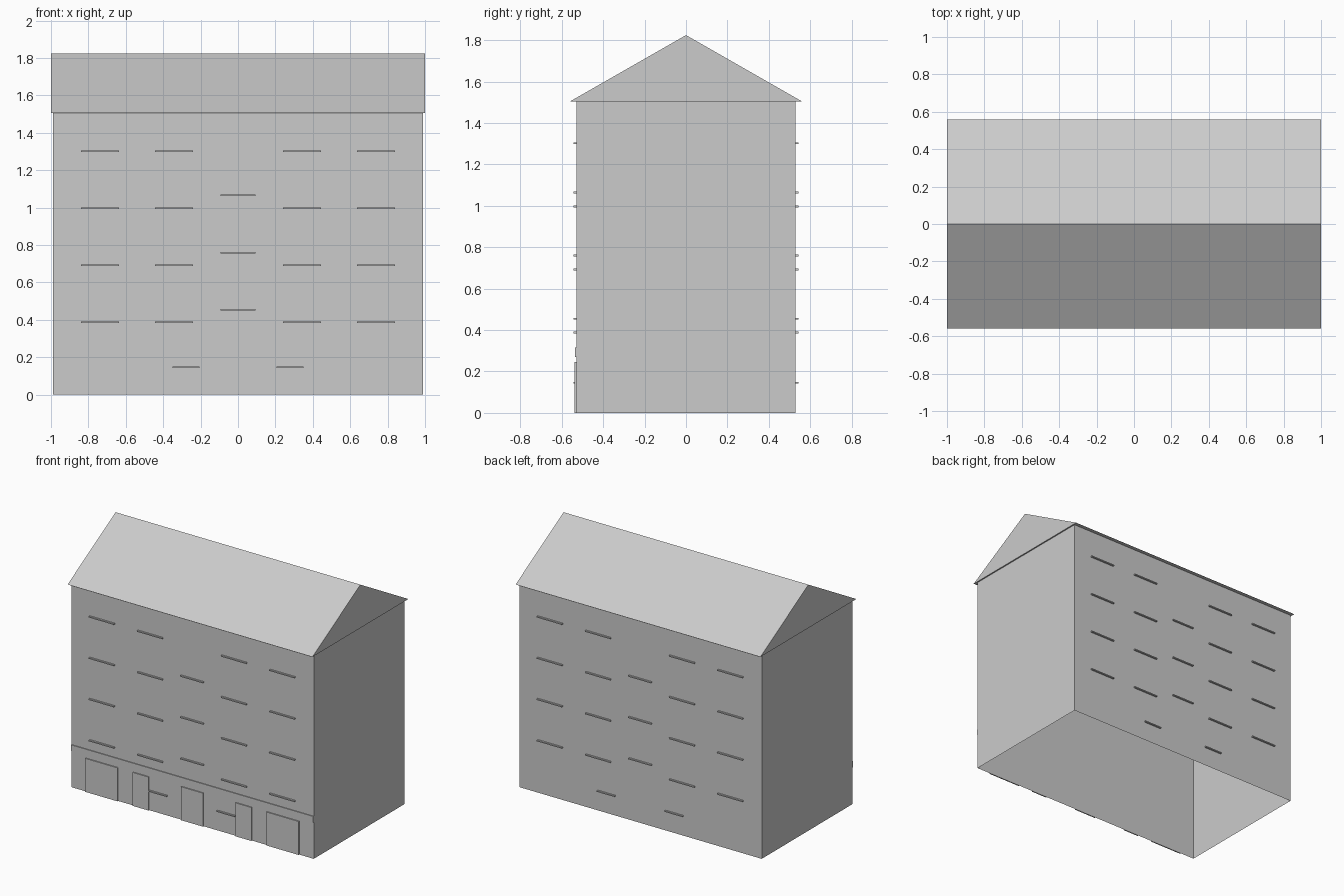
import bpy, bmesh

if "Cube" in bpy.data.objects:
    bpy.data.objects.remove(bpy.data.objects["Cube"])

W, D, H = 0.99, 0.53, 1.505   # half width, half depth, wall height


def finish(name, bm):
    bmesh.ops.recalc_face_normals(bm, faces=bm.faces)
    me = bpy.data.meshes.new(name)
    bm.to_mesh(me)
    bm.free()
    ob = bpy.data.objects.new(name, me)
    bpy.context.collection.objects.link(ob)
    return ob


def add_box(bm, x0, x1, y0, y1, z0, z1):
    verts = bmesh.ops.create_cube(bm, size=1)["verts"]
    for v in verts:
        v.co.x = x1 if v.co.x > 0 else x0
        v.co.y = y1 if v.co.y > 0 else y0
        v.co.z = z1 if v.co.z > 0 else z0


# Walls: a thin shell, open at the bottom and under the roof
bm = bmesh.new()
add_box(bm, -W, W, -D, D, 0, H)
caps = [f for f in bm.faces if abs(f.normal.z) > 0.5]
bmesh.ops.delete(bm, geom=caps, context='FACES_ONLY')
finish("walls", bm)

# Gabled roof: triangular profile extruded along x
bm = bmesh.new()
profile = [(-0.56, H), (0.56, H), (0, 1.825)]
tri = bm.faces.new([bm.verts.new((-1, y, z)) for y, z in profile])
ext = bmesh.ops.extrude_face_region(bm, geom=[tri], use_keep_orig=True)["geom"]
for v in ext:
    if isinstance(v, bmesh.types.BMVert):
        v.co.x = 1
finish("roof", bm)

# Window sills, same layout on front and back
sills = [(s * cx, 0.1025, z) for s in (-1, 1) for cx in (0.3425, 0.7375)
         for z in (0.388, 0.693, 0.997, 1.302)]
sills += [(0, 0.0925, z) for z in (0.455, 0.76, 1.065)]
sills += [(s * 0.2775, 0.0725, 0.146) for s in (-1, 1)]
for name, side in (("front_sills", -1), ("back_sills", 1)):
    bm = bmesh.new()
    for cx, hw, z in sills:
        ys = sorted((side * D, side * (D + 0.013)))
        add_box(bm, cx - hw, cx + hw, *ys, z - 0.004, z + 0.004)
    finish(name, bm)

# Shop fascia band across the front
bm = bmesh.new()
add_box(bm, -W, W, -D - 0.006, -D, 0.27, 0.315)
finish("shop_fascia", bm)

# Entrance and shop doors on the ground floor
bm = bmesh.new()
for cx, hw in ((-0.74, 0.132), (-0.42, 0.065), (0, 0.09), (0.42, 0.065), (0.74, 0.132)):
    add_box(bm, cx - hw, cx + hw, -D - 0.008, -D, 0, 0.247)
finish("ground_floor_doors", bm)
